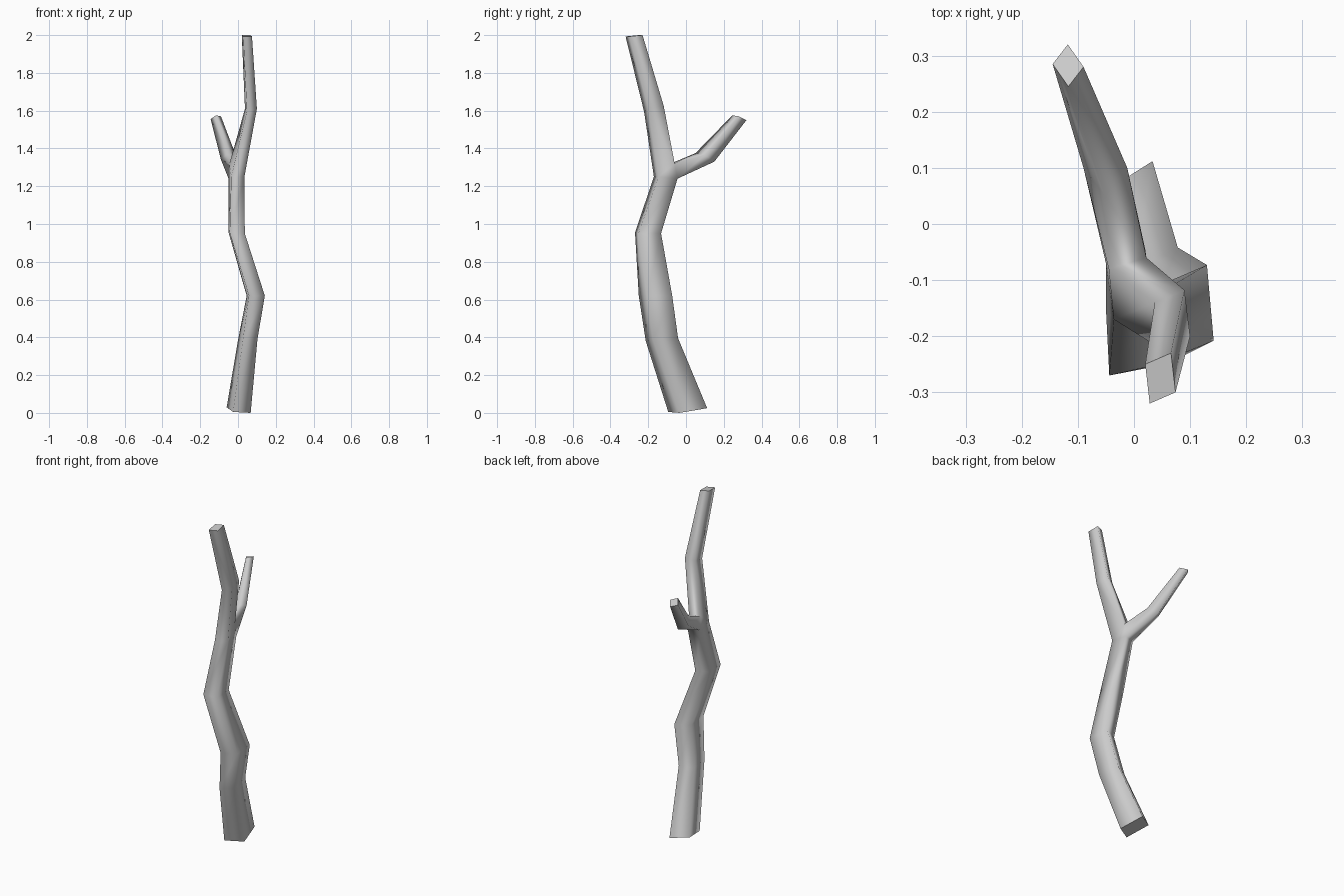
import bpy, bmesh
from mathutils import Vector

if "Cube" in bpy.data.objects:
    bpy.data.objects.remove(bpy.data.objects["Cube"])

mat = bpy.data.materials.new("bark grey")
mat.diffuse_color = (0.6, 0.6, 0.6, 1)
mat.use_nodes = True
mat.node_tree.nodes["Principled BSDF"].inputs["Base Color"].default_value = mat.diffuse_color

# Four-sided cross-sections: three corners each (back-left, back-right, front-right)
TRUNK_LOW = [
    ((-.060, .053, .030), (.033, .112, .025), (.067, -.035, .000)),
    ((.000, -.080, .385), (.078, -.042, .395), (.103, -.175, .390)),
    ((.046, -.115, .620), (.130, -.073, .620), (.142, -.208, .620)),
    ((-.050, -.150, .955), (.030, -.132, .950), (.036, -.252, .950)),
    ((-.050, -.070, 1.240), (.020, -.045, 1.240), (.034, -.145, 1.250)),
]
TRUNK_HIGH = [
    ((.037, -.140, 1.610), (.090, -.118, 1.625), (.100, -.200, 1.610)),
    ((.020, -.250, 2.000), (.066, -.230, 2.000), (.074, -.300, 1.993)),
]
# Twig sections: left, bottom, right
TWIG = [
    ((-.090, .100, 1.340), (-.050, .150, 1.330), (-.012, .100, 1.365)),
    ((-.145, .285, 1.555), (-.118, .320, 1.550), (-.090, .280, 1.570)),
]

bm = bmesh.new()


def ring(section):
    a, b, c = (Vector(p) for p in section)
    return [bm.verts.new(p) for p in (a, b, c, a + c - b)]


def bridge(r0, r1):
    for i in range(4):
        j = (i + 1) % 4
        corners = list(dict.fromkeys((r0[i], r0[j], r1[j], r1[i])))
        if len(corners) > 2:
            bm.faces.new(corners).smooth = True


def cap(r):
    face = bm.faces.new(r)
    for e in face.edges:
        e.smooth = False


def limb(rings):
    for r0, r1 in zip(rings, rings[1:]):
        bridge(r0, r1)
    cap(rings[-1])


# Lower trunk
low = [ring(s) for s in TRUNK_LOW]
limb(low[::-1])

# Fork: raise the back edge of the last section to open a hole for the twig
bl, br, fr, fl = low[-1]
ul = bm.verts.new((-.045, -.080, 1.32))
ur = bm.verts.new((.022, -.060, 1.32))
bm.faces.new((br, fr, ur)).smooth = True
bm.faces.new((bl, ul, fl)).smooth = True

# Upper trunk and side twig
limb([[ul, ur, fr, fl]] + [ring(s) for s in TRUNK_HIGH])
limb([[bl, br, ur, ul]] + [ring(s) for s in TWIG])

bmesh.ops.recalc_face_normals(bm, faces=bm.faces)
mesh = bpy.data.meshes.new("branch")
bm.to_mesh(mesh)
bm.free()
mesh.materials.append(mat)
bpy.context.collection.objects.link(bpy.data.objects.new("branch", mesh))
